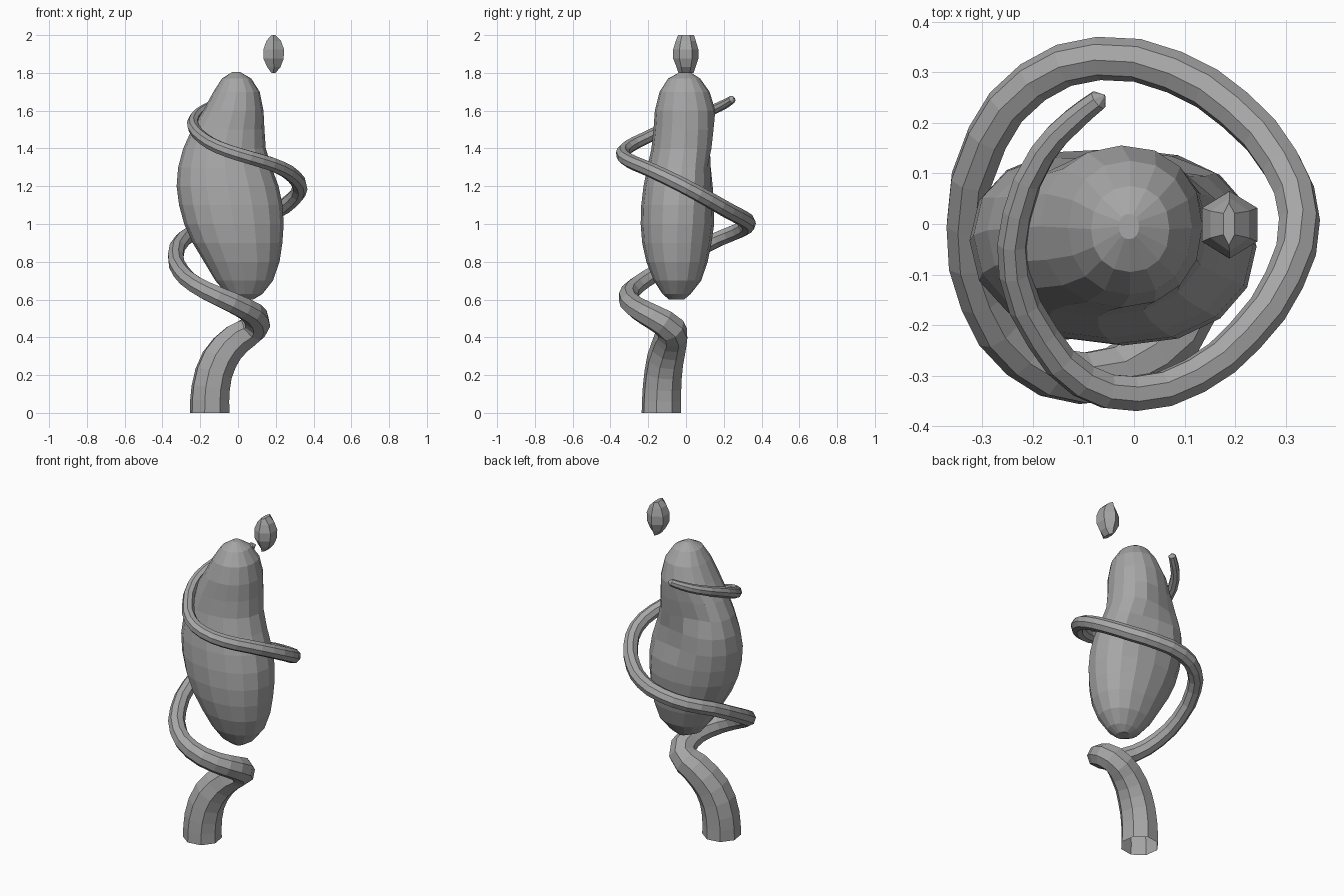
import bpy, bmesh
from math import sin, cos, pi, copysign, exp
from mathutils import Vector

grey = bpy.data.materials.new("dark_grey")
grey.diffuse_color = (0.38, 0.38, 0.38, 1)


def loft(name, rings, sides, power=1.0, phase=0.0):
    """Stack of oval rings: (z, x_min, x_max, y_min, y_max), capped at both ends."""
    bm = bmesh.new()
    loops = []
    for z, x0, x1, y0, y1 in rings:
        loop = []
        for i in range(sides):
            a = 2 * pi * i / sides + phase
            c = copysign(abs(cos(a)) ** power, cos(a))
            s = copysign(abs(sin(a)) ** power, sin(a))
            loop.append(bm.verts.new(((x0 + x1) / 2 + (x1 - x0) / 2 * c,
                                      (y0 + y1) / 2 + (y1 - y0) / 2 * s, z)))
        loops.append(loop)
    for a, b in zip(loops, loops[1:]):
        for i in range(sides):
            j = (i + 1) % sides
            bm.faces.new((a[i], a[j], b[j], b[i]))
    bm.faces.new(loops[0][::-1])
    bm.faces.new(loops[-1])
    mesh = bpy.data.meshes.new(name)
    bm.to_mesh(mesh)
    bm.free()
    mesh.materials.append(grey)
    obj = bpy.data.objects.new(name, mesh)
    bpy.context.collection.objects.link(obj)
    return obj


def dent(obj, centre, depth, size):
    """Press a soft hollow along y into the surface near a point."""
    for v in obj.data.vertices:
        d = (v.co - Vector(centre)).length
        v.co.y -= depth * exp(-(d / size) ** 2)


def tapered_tube(name, points):
    """Eight-sided tube, open at its ends, through (x, y, z, radius) points."""
    curve = bpy.data.curves.new(name, 'CURVE')
    curve.dimensions = '3D'
    curve.bevel_depth = 1.0
    curve.bevel_resolution = 2
    curve.resolution_u = 2
    spline = curve.splines.new('BEZIER')
    spline.use_smooth = False
    spline.bezier_points.add(len(points) - 1)
    for bp, (x, y, z, r) in zip(spline.bezier_points, points):
        bp.co = (x, y, z)
        bp.radius = r
        bp.handle_left_type = bp.handle_right_type = 'AUTO'
    curve.materials.append(grey)
    obj = bpy.data.objects.new(name, curve)
    bpy.context.collection.objects.link(obj)
    bpy.ops.object.select_all(action='DESELECT')
    bpy.context.view_layer.objects.active = obj
    obj.select_set(True)
    bpy.ops.object.convert(target='MESH')
    return bpy.context.view_layer.objects.active


# Thick stalk that thins into a tendril coiling around the body
stalk = tapered_tube("coiling_stalk", [
    (-0.15, -0.13, 0.0, 0.108), (-0.145, -0.127, 0.13, 0.105),
    (-0.10, -0.11, 0.28, 0.10), (-0.005, -0.08, 0.39, 0.09),
    (0.08, -0.08, 0.445, 0.078), (0.095, -0.17, 0.505, 0.068),
    (0.03, -0.26, 0.555, 0.06), (-0.10, -0.305, 0.615, 0.054),
    (-0.22, -0.26, 0.675, 0.049), (-0.30, -0.15, 0.745, 0.046),
    (-0.33, 0.0, 0.83, 0.043), (-0.29, 0.17, 0.92, 0.043),
    (-0.20, 0.28, 0.965, 0.043), (-0.07, 0.327, 1.0, 0.043),
    (0.08, 0.30, 1.03, 0.043), (0.20, 0.225, 1.07, 0.043),
    (0.29, 0.12, 1.13, 0.042), (0.327, 0.01, 1.19, 0.041),
    (0.297, -0.11, 1.25, 0.04), (0.22, -0.22, 1.30, 0.039),
    (0.12, -0.30, 1.335, 0.038), (0.0, -0.335, 1.37, 0.037),
    (-0.10, -0.31, 1.405, 0.036), (-0.18, -0.225, 1.45, 0.034),
    (-0.235, -0.10, 1.51, 0.032), (-0.23, 0.02, 1.56, 0.03),
    (-0.18, 0.14, 1.605, 0.027), (-0.12, 0.205, 1.635, 0.025),
    (-0.07, 0.245, 1.66, 0.021), (-0.058, 0.254, 1.666, 0.002)])

# Level the foot of the stalk on the ground
for v in stalk.data.vertices:
    if v.co.z < 0.03:
        v.co.z = 0.0

# Lumpy upright body, with a hollow where its lobes meet at the back
body = loft("lumpy_body", [
    (0.60, 0.01, 0.08, -0.09, -0.01), (0.63, -0.06, 0.13, -0.125, 0.025),
    (0.70, -0.12, 0.185, -0.17, 0.08), (0.80, -0.18, 0.22, -0.21, 0.115),
    (0.90, -0.24, 0.235, -0.232, 0.135), (1.00, -0.285, 0.242, -0.24, 0.15),
    (1.10, -0.312, 0.236, -0.237, 0.157), (1.20, -0.325, 0.215, -0.225, 0.16),
    (1.30, -0.317, 0.178, -0.205, 0.162), (1.40, -0.29, 0.147, -0.183, 0.162),
    (1.50, -0.245, 0.14, -0.172, 0.162), (1.60, -0.185, 0.135, -0.165, 0.157),
    (1.70, -0.13, 0.115, -0.14, 0.125), (1.77, -0.085, 0.07, -0.095, 0.075),
    (1.805, -0.03, 0.01, -0.03, 0.02)], 16, 0.92)
dent(body, (0.02, 0.15, 1.24), 0.045, 0.12)
dent(body, (-0.14, 0.14, 1.42), 0.045, 0.12)

# Small floating bud above the body
loft("floating_bud", [
    (1.80, 0.175, 0.20, -0.04, 0.04), (1.83, 0.15, 0.23, -0.05, 0.05),
    (1.875, 0.126, 0.25, -0.068, 0.065), (1.925, 0.126, 0.252, -0.068, 0.065),
    (1.97, 0.145, 0.233, -0.054, 0.052), (2.00, 0.175, 0.20, -0.042, 0.042)], 6, 1.0, pi / 6)
